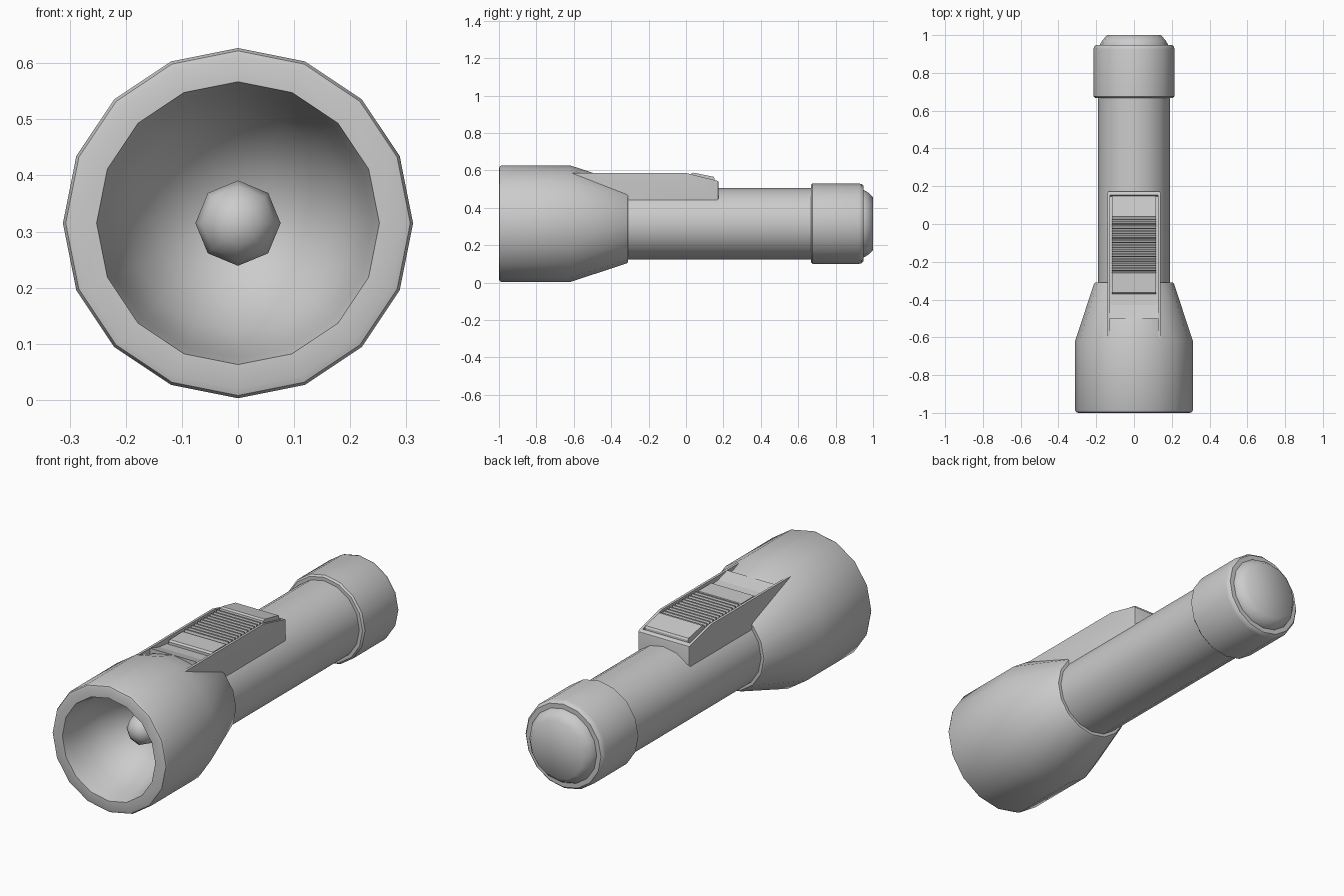
import bpy, bmesh, math

if "Cube" in bpy.data.objects:
    bpy.data.objects.remove(bpy.data.objects["Cube"])

AXIS_Z = 0.315


def finish(bm, name, angle):
    bmesh.ops.remove_doubles(bm, verts=bm.verts, dist=1e-5)
    bmesh.ops.recalc_face_normals(bm, faces=bm.faces)
    mesh = bpy.data.meshes.new(name)
    bm.to_mesh(mesh)
    bm.free()
    ob = bpy.data.objects.new(name, mesh)
    bpy.context.collection.objects.link(ob)
    bpy.ops.object.select_all(action='DESELECT')
    ob.select_set(True)
    bpy.context.view_layer.objects.active = ob
    if angle:
        bpy.ops.object.shade_smooth_by_angle(angle=math.radians(angle))
    return ob


def lathe(name, profile, sides=16, angle=35):
    """Spin (y, radius) points about the long axis."""
    bm = bmesh.new()
    rings = []
    for y, r in profile:
        rings.append([bm.verts.new((r * math.sin(math.tau * i / sides), y,
                                    AXIS_Z + r * math.cos(math.tau * i / sides)))
                      for i in range(sides)])
    for a, b in zip(rings, rings[1:]):
        for i in range(sides):
            j = (i + 1) % sides
            bm.faces.new((a[i], a[j], b[j], b[i]))
    return finish(bm, name, angle)


def prism(points, half):
    """Extrude a (y, z) side profile across x."""
    bm = bmesh.new()
    face = bm.faces.new([bm.verts.new((-half, y, z)) for y, z in points])
    ext = bmesh.ops.extrude_face_region(bm, geom=[face])
    moved = [g for g in ext['geom'] if isinstance(g, bmesh.types.BMVert)]
    bmesh.ops.translate(bm, verts=moved, vec=(2 * half, 0, 0))
    bmesh.ops.recalc_face_normals(bm, faces=bm.faces)
    return bm


# head shell with the rim and the reflector bowl
lathe("head", [(-0.31, 0.0), (-0.31, 0.205), (-0.317, 0.212), (-0.62, 0.312),
               (-0.985, 0.312), (-0.996, 0.307), (-1.0, 0.295), (-1.0, 0.252),
               (-0.95, 0.240), (-0.87, 0.226), (-0.79, 0.195), (-0.72, 0.145),
               (-0.67, 0.080), (-0.65, 0.0)])

# bulb with its neck
R, cy = 0.076, -0.73
bulb = [(cy - R * math.cos(math.radians(a)), R * math.sin(math.radians(a)))
        for a in (0, 30, 60, 90, 120, 145)]
lathe("bulb", bulb + [(-0.64, 0.042), (-0.64, 0.0)], sides=8, angle=60)

# handle tube
lathe("handle", [(-0.35, 0.0), (-0.35, 0.19), (0.72, 0.19), (0.72, 0.0)])

# tail cap
lathe("tail_cap", [(0.668, 0.0), (0.668, 0.207), (0.676, 0.215), (0.925, 0.215),
                   (0.94, 0.211), (0.948, 0.203), (0.948, 0.0)])

# domed end button
lathe("end_button", [(0.93, 0.0), (0.93, 0.18), (0.95, 0.18), (0.972, 0.168),
                     (1.0, 0.142), (1.0, 0.0)], angle=55)

# switch housing: solid block with softened back edges and a recessed top
bm = prism([(-0.62, 0.42), (-0.62, 0.586), (0.0, 0.586), (0.175, 0.543),
            (0.175, 0.42)], 0.14)
back = [e for e in bm.edges if all(v.co.y > 0.17 for v in e.verts)
        and any(v.co.z > 0.5 for v in e.verts)]
bmesh.ops.bevel(bm, geom=back, offset=0.01, segments=2, profile=0.5, affect='EDGES')
bm.normal_update()
top = [f for f in bm.faces if f.normal.z > 0.95 and f.calc_area() > 0.02]
bmesh.ops.inset_region(bm, faces=top, thickness=0.012, use_even_offset=True)
bmesh.ops.inset_region(bm, faces=top, thickness=0.0005, depth=-0.03,
                       use_even_offset=True)
finish(bm, "switch_housing", 30)

# ramp between the head and the switch
finish(prism([(-0.5, 0.5), (-0.5, 0.587), (-0.43, 0.566), (-0.34, 0.556),
              (-0.34, 0.5)], 0.127), "switch_ramp", 0)

# ribbed slider
pts = [(-0.37, 0.53), (-0.37, 0.572), (-0.362, 0.58), (-0.26, 0.58)]
ribs, start, end = 12, -0.26, 0.035
step = (end - start) / ribs
for i in range(ribs):
    y = start + i * step
    pts += [(y + 0.2 * step, 0.570), (y + 0.5 * step, 0.570),
            (y + 0.65 * step, 0.584), (y + 0.97 * step, 0.584)]
pts += [(0.04, 0.588), (0.147, 0.566), (0.152, 0.558), (0.152, 0.51)]
finish(prism(pts, 0.117), "switch_slider", 0)
